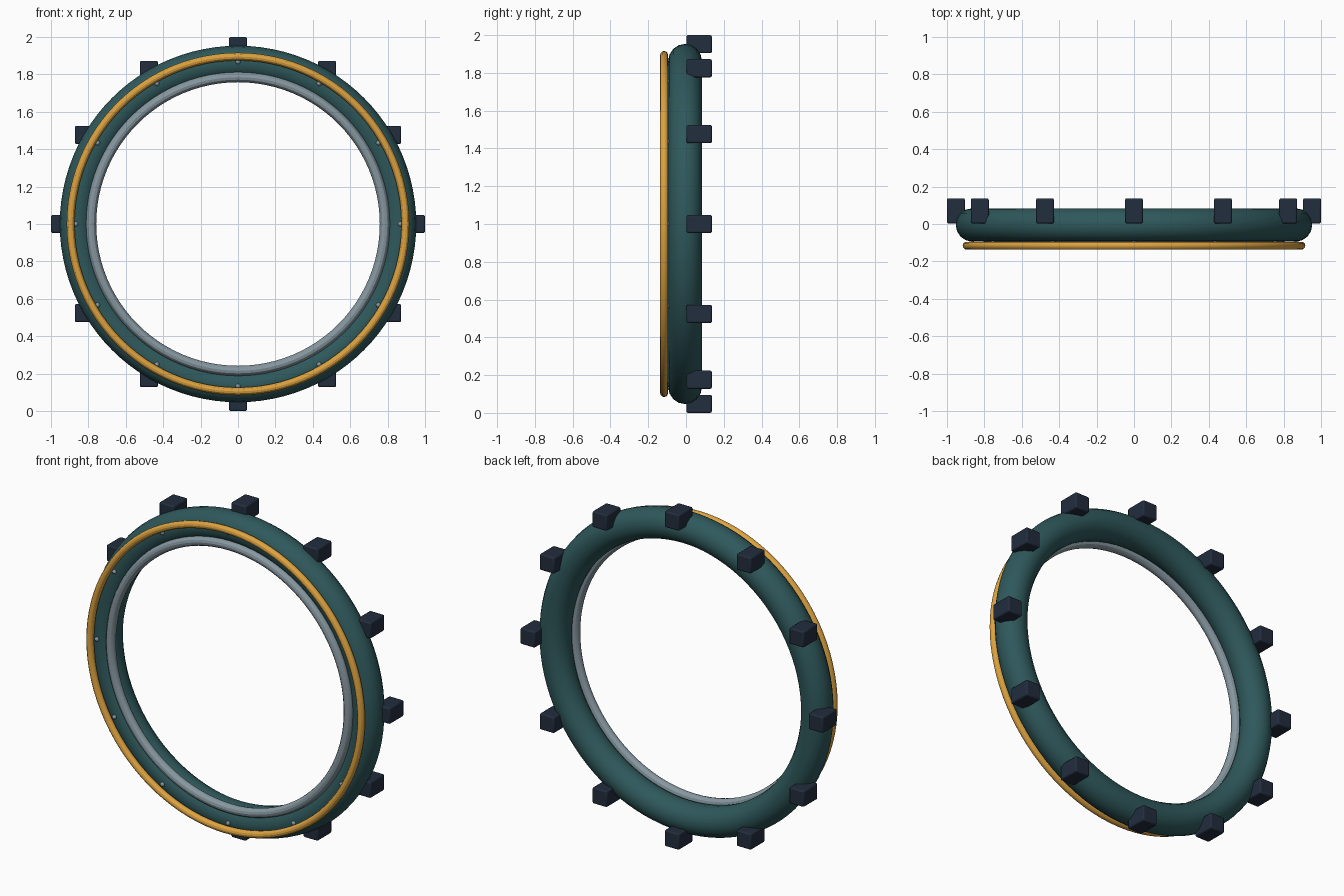
import bpy
from math import sin, cos, pi

cube = bpy.data.objects.get("Cube")
if cube:
    bpy.data.objects.remove(cube, do_unlink=True)


def material(name, rgb):
    m = bpy.data.materials.new(name)
    m.use_nodes = True
    m.diffuse_color = (*rgb, 1)
    m.node_tree.nodes["Principled BSDF"].inputs["Base Color"].default_value = (*rgb, 1)
    return m


teal = material("dark_teal", (0.028, 0.098, 0.105))
gold = material("gold", (0.72, 0.36, 0.05))
grey = material("steel_grey", (0.24, 0.31, 0.35))
navy = material("dark_navy", (0.016, 0.026, 0.048))


def finish(name, mat):
    obj = bpy.context.object
    obj.name = name
    obj.data.materials.append(mat)
    bpy.ops.object.shade_smooth_by_angle()
    return obj


def ring(name, mat, major, minor, y, sides):
    bpy.ops.mesh.primitive_torus_add(
        major_radius=major, minor_radius=minor, major_segments=96,
        minor_segments=sides, location=(0, y, 1), rotation=(pi / 2, 0, 0))
    return finish(name, mat)


# Main ring, with a trim ring in front and a liner around the opening
ring("main_ring", teal, 0.864, 0.089, -0.005, 16)
ring("front_trim_ring", gold, 0.895, 0.021, -0.116, 12)
ring("inner_liner_ring", grey, 0.785, 0.027, -0.077, 12)

# Upright blocks and small rivets at twelve clock positions
for i in range(12):
    a = i * pi / 6
    bpy.ops.mesh.primitive_cube_add(
        size=1, location=(0.952 * cos(a), 0.07, 1 + 0.952 * sin(a)))
    block = bpy.context.object
    block.scale = (0.096, 0.134, 0.096)
    bpy.ops.object.transform_apply(location=False, rotation=False, scale=True)
    finish(f"rim_block_{i + 1}", navy)
    bevel = block.modifiers.new("soft_edges", 'BEVEL')
    bevel.width = 0.008
    bevel.segments = 2

    bpy.ops.mesh.primitive_uv_sphere_add(
        segments=12, ring_count=8, radius=0.013,
        location=(0.867 * cos(a), -0.093, 1 + 0.867 * sin(a)))
    finish(f"rivet_{i + 1}", grey)
